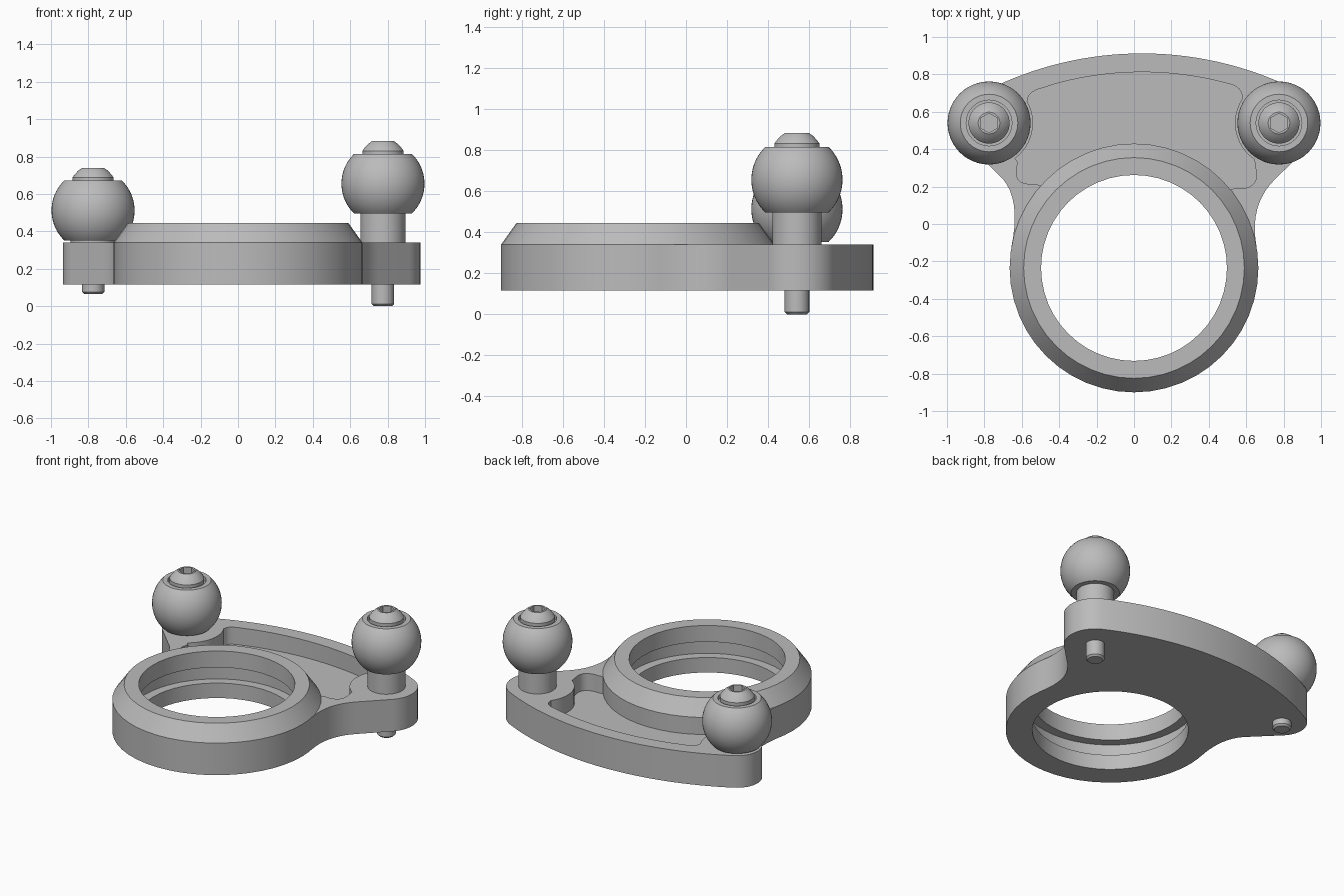
import bpy, bmesh
from math import cos, sin, pi, radians, atan2, hypot

cube = bpy.data.objects.get("Cube")
if cube:
    bpy.data.objects.remove(cube)

metal = bpy.data.materials.new("satin grey metal")
metal.use_nodes = True
grey = (0.5, 0.5, 0.5, 1)
metal.diffuse_color = grey
metal.node_tree.nodes["Principled BSDF"].inputs["Base Color"].default_value = grey

RING = (0, -0.235)
BOSS_R, BOSS_L = (0.775, 0.54), (-0.775, 0.54)
BACK, BACK_R = (0.043, -0.932), 1.844      # centre and radius of the back edge
BOTTOM, TOP = 0.115, 0.34


def make(name, bm):
    bmesh.ops.recalc_face_normals(bm, faces=bm.faces)
    mesh = bpy.data.meshes.new(name)
    bm.to_mesh(mesh)
    bm.free()
    mesh.materials.append(metal)
    ob = bpy.data.objects.new(name, mesh)
    bpy.context.collection.objects.link(ob)
    return ob


def prism(name, points, z0, z1):
    bm = bmesh.new()
    face = bm.faces.new([bm.verts.new((x, y, z0)) for x, y in points])
    top = bmesh.ops.extrude_face_region(bm, geom=[face])["geom"]
    bmesh.ops.translate(bm, vec=(0, 0, z1 - z0),
                        verts=[v for v in top if isinstance(v, bmesh.types.BMVert)])
    return make(name, bm)


def lathe(name, profile, centre, steps=48, closed=False):
    """Spin (radius, z) points about a vertical axis at centre."""
    bm = bmesh.new()
    vs = [bm.verts.new((r, 0, z)) for r, z in profile]
    edges = [bm.edges.new(p) for p in zip(vs, vs[1:])]
    if closed:
        edges.append(bm.edges.new((vs[-1], vs[0])))
    bmesh.ops.spin(bm, geom=vs + edges, axis=(0, 0, 1), cent=(0, 0, 0),
                   angle=2 * pi, steps=steps, use_merge=True)
    bmesh.ops.remove_doubles(bm, verts=bm.verts, dist=1e-5)
    bmesh.ops.translate(bm, vec=(*centre, 0), verts=bm.verts)
    return make(name, bm)


def cut(ob, cutter):
    mod = ob.modifiers.new("cut", "BOOLEAN")
    mod.operation, mod.solver, mod.object = "DIFFERENCE", "EXACT", cutter
    graph = bpy.context.evaluated_depsgraph_get()
    mesh = bpy.data.meshes.new_from_object(ob.evaluated_get(graph))
    ob.modifiers.clear()
    ob.data = mesh
    bpy.data.objects.remove(cutter)


def smooth(ob):
    bpy.ops.object.select_all(action="DESELECT")
    ob.select_set(True)
    bpy.context.view_layer.objects.active = ob
    bpy.ops.object.shade_smooth_by_angle(angle=radians(25))


def arc(centre, radius, a0, a1, n):
    return [(centre[0] + radius * cos(a0 + (a1 - a0) * i / n),
             centre[1] + radius * sin(a0 + (a1 - a0) * i / n)) for i in range(n + 1)]


def bend(p, c, q, n=10):
    return [tuple((1 - t) ** 2 * a + 2 * t * (1 - t) * b + t * t * d
                  for a, b, d in zip(p, c, q)) for t in (i / n for i in range(n + 1))]


def angle_from(centre, point):
    return atan2(point[1] - centre[1], point[0] - centre[0])


# Mounting plate: two rounded bosses, bowed back edge, fillets into the ring
to_r, to_l = angle_from(BACK, BOSS_R), angle_from(BACK, BOSS_L)
outline = bend((0.655, -0.12), (0.615, 0.1), (0.75, 0.235))
outline += arc(BOSS_R, 0.2, -pi / 4, to_r, 14)
outline += arc(BACK, BACK_R, to_r, to_l, 32)[1:-1]
outline += arc(BOSS_L, 0.16, to_l, 1.25 * pi, 14)
outline += bend((-0.72, 0.26), (-0.6, 0.15), (-0.655, -0.12))
plate = prism("mounting_plate", outline, BOTTOM, TOP)

# Pocket, hugging the bosses and the ring
pocket = arc(RING, 0.63, radians(137), radians(41), 24)
pocket += bend((0.54, 0.19), (0.68, 0.18), (0.65, 0.3), 8)
pocket += arc(BOSS_R, 0.235, radians(236), radians(146), 12)
pocket += bend((0.575, 0.7), (0.56, 0.74), (0.5, 0.751), 6)
pocket += arc(BACK, BACK_R - 0.1, radians(75.5), radians(105.5), 24)
pocket += bend((-0.48, 0.73), (-0.57, 0.71), (-0.57, 0.66), 6)
pocket += arc(BOSS_L, 0.235, radians(30), radians(-54), 12)
pocket += bend((-0.62, 0.33), (-0.66, 0.2), (-0.53, 0.215), 8)
cut(plate, prism("pocket_cutter", pocket, 0.22, 0.5))
cut(plate, prism("bore_cutter", arc(RING, 0.6, 0, 2 * pi * 47 / 48, 47), 0, 0.5))
smooth(plate)

# Clamp ring with a chamfered top and an inner groove
ring = lathe("clamp_ring", [
    (0.665, BOTTOM), (0.665, TOP), (0.59, 0.445), (0.497, 0.445), (0.497, 0.33),
    (0.56, 0.33), (0.56, 0.22), (0.497, 0.22), (0.497, BOTTOM)], RING, closed=True)
smooth(ring)


# Ball studs
def stud(side, centre, ball_z, pin_z):
    x, y = centre
    smooth(lathe(side + "_neck", [(0, 0.3), (0.12, 0.3), (0.12, ball_z - 0.14),
                                  (0, ball_z - 0.14)], centre))
    lim = atan2(0.16, hypot(0.222 ** 2 - 0.16 ** 2, 0) ** 0.5)
    ball = [(0.222 * cos(a), ball_z + 0.222 * sin(a))
            for a in (lim * (i / 10 - 1) for i in range(21))]
    rim = ball_z + 0.16
    smooth(lathe(side + "_ball", [(0, ball_z - 0.16)] + ball
                 + [(0.122, rim), (0.122, rim - 0.03), (0, rim - 0.03)], centre))
    # Button-head bolt with hex socket
    head = lathe(side + "_bolt_head", [
        (0, rim - 0.035), (0.11, rim - 0.035), (0.11, rim + 0.016), (0.1, rim + 0.03),
        (0.08, rim + 0.052), (0.058, rim + 0.068), (0, rim + 0.068)], centre)
    hexagon = arc(centre, 0.052, pi / 2, pi / 2 + 5 * pi / 3, 5)
    cut(head, prism("hex_cutter", hexagon, rim + 0.015, rim + 0.2))
    smooth(head)
    # Bolt end below the plate
    smooth(lathe(side + "_bolt_end", [
        (0, pin_z), (0.048, pin_z), (0.06, pin_z + 0.012), (0.06, 0.15), (0, 0.15)],
        centre, 32))


stud("left", BOSS_R, 0.655, 0.0)
stud("right", BOSS_L, 0.512, 0.065)
